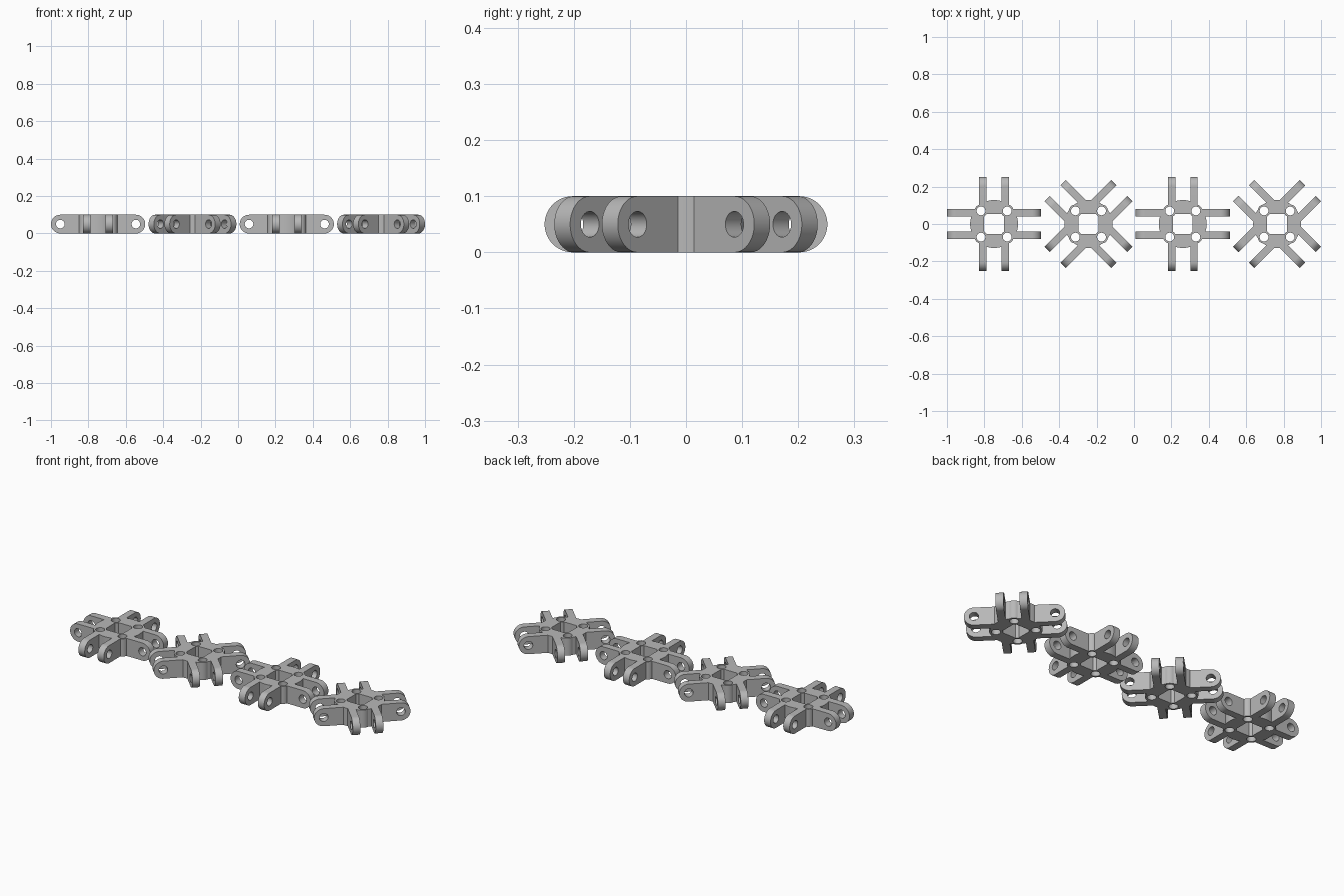
import bpy, bmesh
from math import pi, cos, sin
from mathutils import Matrix, Vector

THICK = 0.1
ARM_END, ARM_START = 0.252, 0.098
HUB_R, PIN, PIN_R, BOSS_R = 0.128, 0.07, 0.0235, 0.034

if "Cube" in bpy.data.objects:
    bpy.data.objects.remove(bpy.data.objects["Cube"])

grey = bpy.data.materials.new("plain_grey")
grey.use_nodes = True
grey.diffuse_color = (0.48, 0.48, 0.48, 1)
grey.node_tree.nodes["Principled BSDF"].inputs["Base Color"].default_value = grey.diffuse_color


def prism(name, outline, depth, matrix=Matrix()):
    """Extrude a flat outline upwards by depth, then place it."""
    bm = bmesh.new()
    face = bm.faces.new([bm.verts.new((x, y, 0)) for x, y in outline])
    new = bmesh.ops.extrude_face_region(bm, geom=[face])["geom"]
    bmesh.ops.translate(bm, vec=(0, 0, depth), verts=[v for v in new if isinstance(v, bmesh.types.BMVert)])
    bmesh.ops.recalc_face_normals(bm, faces=bm.faces)
    bm.transform(matrix)
    mesh = bpy.data.meshes.new(name)
    bm.to_mesh(mesh)
    bm.free()
    mesh.materials.append(grey)
    obj = bpy.data.objects.new(name, mesh)
    bpy.context.collection.objects.link(obj)
    return obj


def circle(r, n=48, cx=0, cy=0, start=0, sweep=2 * pi):
    return [(cx + r * cos(start + sweep * i / n), cy + r * sin(start + sweep * i / n)) for i in range(n)]


def combine(target, tool, operation):
    """Apply a boolean and discard the tool object."""
    mod = target.modifiers.new("boolean", "BOOLEAN")
    mod.operation, mod.object, mod.solver = operation, tool, "EXACT"
    activate(target)
    bpy.ops.object.modifier_apply(modifier=mod.name)
    bpy.data.objects.remove(tool)


def activate(obj):
    bpy.ops.object.select_all(action="DESELECT")
    obj.select_set(True)
    bpy.context.view_layer.objects.active = obj


# Hub: a disc with a square window and a bored boss at each window corner
hub = prism("hub", circle(HUB_R, 96), THICK)
w = 0.053
combine(hub, prism("window", [(-w, -w), (w, -w), (w, w), (-w, w)], 0.2, Matrix.Translation((0, 0, -0.05))), "DIFFERENCE")
corners = [(sx * PIN, sy * PIN) for sx in (-1, 1) for sy in (-1, 1)]
for x, y in corners:
    combine(hub, prism("boss", circle(BOSS_R, 40, x, y), THICK), "UNION")
for x, y in corners:
    bore = prism("bore", circle(PIN_R, 32, x, y), 0.2, Matrix.Translation((0, 0, -0.05)))
    combine(hub, bore, "DIFFERENCE")

# Arm: an upright lug with a round end and a cross hole, pointing along +x
r = THICK / 2
tip = ARM_END - r
outline = [(ARM_START, 0)] + circle(r, 32, tip, r, -pi / 2, pi) + [(tip, THICK), (ARM_START, THICK)]
upright = Matrix.Translation((0, 0.08, 0)) @ Matrix.Rotation(pi / 2, 4, "X")
arm = prism("arm", outline, 0.04, upright)
eye = prism("eye", circle(0.023, 32, tip, r), 0.1, Matrix.Translation((0, 0.03, 0)) @ upright)
combine(arm, eye, "DIFFERENCE")

for part in (hub, arm):
    activate(part)
    bpy.ops.object.shade_smooth_by_angle(angle=pi / 6)


def place(source, name, matrix):
    obj = bpy.data.objects.new(name, source.data)
    obj.matrix_world = matrix
    bpy.context.collection.objects.link(obj)


# Four connectors in a row; every second one has its arms on the diagonals
first, last = -1 + ARM_END, 1 - (ARM_END + 0.08) / 2 ** 0.5
for i in range(4):
    centre = Matrix.Translation(Vector((first + (last - first) * i / 3, 0, 0)))
    place(hub, f"hub_{i + 1}", centre)
    for k in range(4):
        turn = centre @ Matrix.Rotation(k * pi / 2 + (i % 2) * pi / 4, 4, "Z")
        place(arm, f"arm_{i + 1}_{k + 1}_a", turn)
        place(arm, f"arm_{i + 1}_{k + 1}_b", turn @ Matrix.Translation((0, -0.12, 0)))

for part in (hub, arm):
    bpy.data.objects.remove(part)
